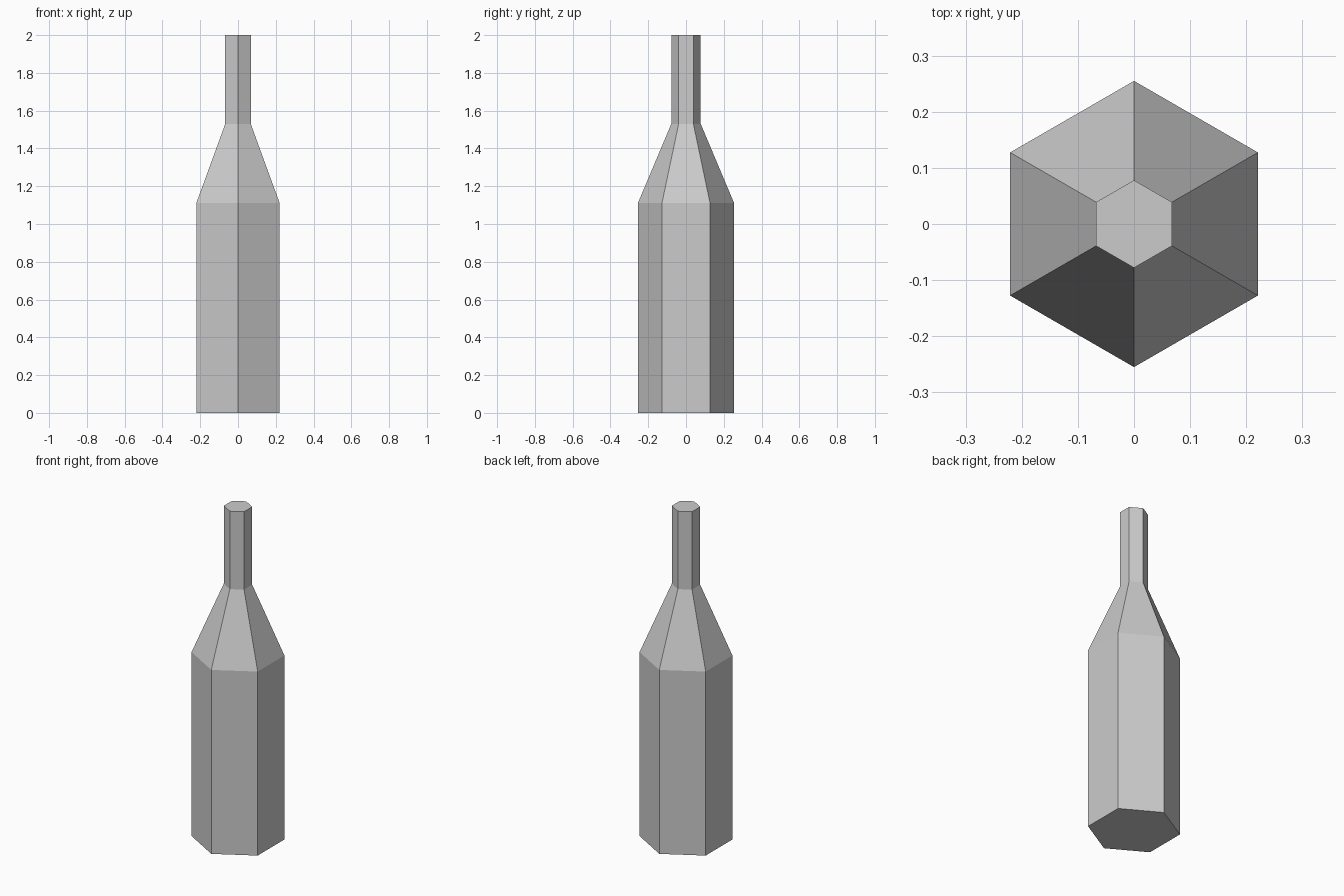
import bpy
import bmesh
from math import cos, sin, tau

cube = bpy.data.objects.get("Cube")
if cube:
    bpy.data.objects.remove(cube, do_unlink=True)

SIDES = 6
# (radius, height) from base to lip
PROFILE = [(0.255, 0.0), (0.255, 1.11), (0.078, 1.53), (0.078, 2.0)]

# Plain grey material
grey = bpy.data.materials.new("plain_grey")
grey.use_nodes = True
colour = (0.6, 0.6, 0.6, 1.0)
grey.diffuse_color = colour
grey.node_tree.nodes["Principled BSDF"].inputs["Base Color"].default_value = colour

# Six-sided bottle: body, shoulder and neck, with a corner facing the front
bm = bmesh.new()
rings = []
for radius, z in PROFILE:
    angles = [tau * (i / SIDES - 0.25) for i in range(SIDES)]
    rings.append([bm.verts.new((radius * cos(a), radius * sin(a), z)) for a in angles])
for low, high in zip(rings, rings[1:]):
    for i in range(SIDES):
        j = (i + 1) % SIDES
        bm.faces.new((low[i], low[j], high[j], high[i]))

# Flat base and closed top
bm.faces.new(rings[0][::-1])
bm.faces.new(rings[-1])

mesh = bpy.data.meshes.new("bottle")
bm.to_mesh(mesh)
bm.free()
mesh.materials.append(grey)
bottle = bpy.data.objects.new("bottle", mesh)
bpy.context.collection.objects.link(bottle)
